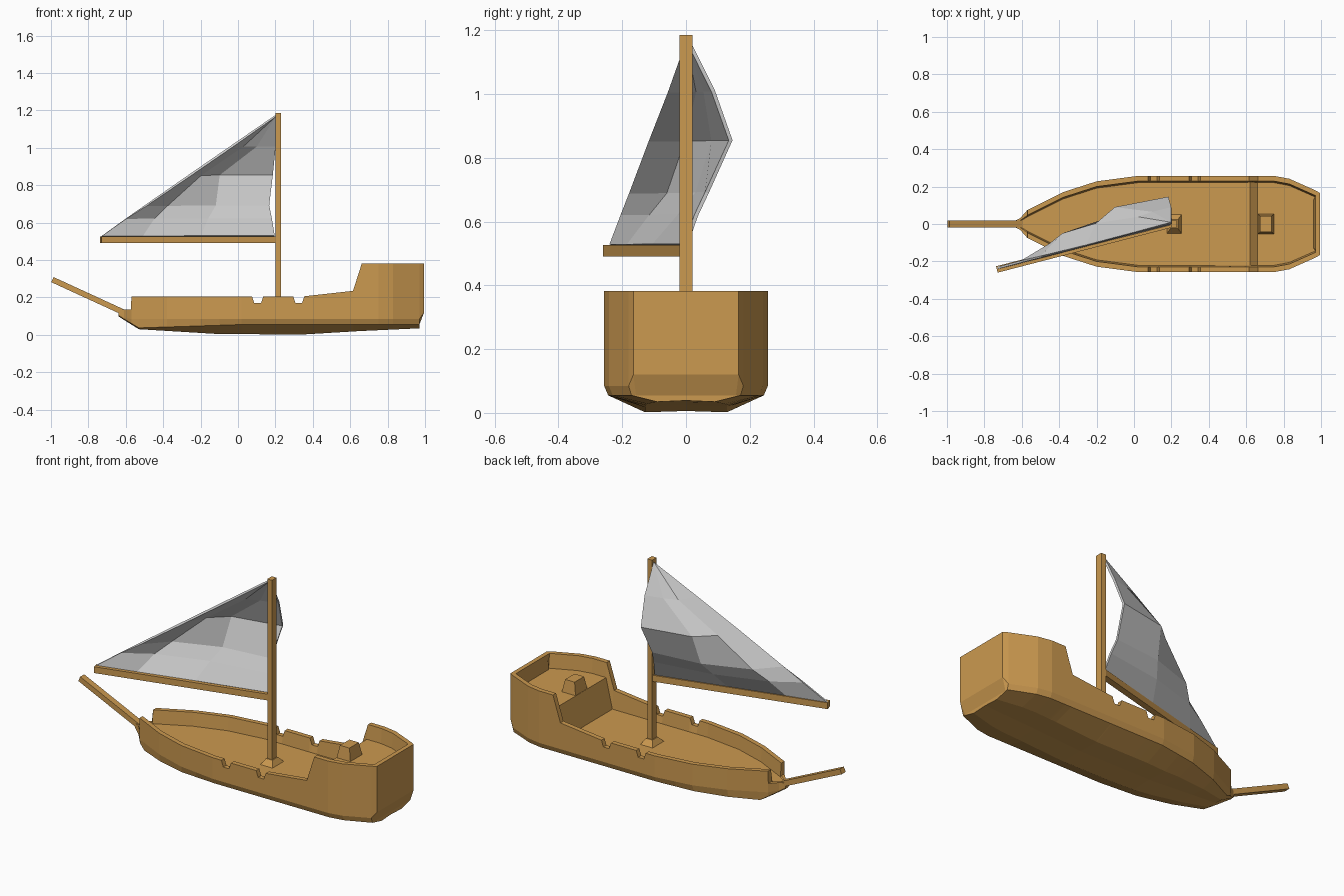
import bpy, bmesh
from mathutils import Vector

if "Cube" in bpy.data.objects:
    bpy.data.objects.remove(bpy.data.objects["Cube"])

def material(name, rgb):
    m = bpy.data.materials.new(name)
    m.diffuse_color = (*rgb, 1)
    m.use_nodes = True
    m.node_tree.nodes["Principled BSDF"].inputs["Base Color"].default_value = m.diffuse_color
    return m

WOOD = material("wood", (0.60, 0.32, 0.08))

def make(name, verts, faces, mat=None):
    bm = bmesh.new()
    vs = [bm.verts.new(v) for v in verts]
    for f in faces:
        bm.faces.new([vs[i] for i in f])
    bmesh.ops.remove_doubles(bm, verts=bm.verts, dist=1e-5)
    bmesh.ops.recalc_face_normals(bm, faces=bm.faces)
    me = bpy.data.meshes.new(name)
    bm.to_mesh(me)
    bm.free()
    if mat:
        me.materials.append(mat)
    ob = bpy.data.objects.new(name, me)
    bpy.context.collection.objects.link(ob)
    return ob

def interp(pts, x):
    for (x0, a), (x1, b) in zip(pts, pts[1:]):
        if x <= x1:
            return a + (b - a) * max(0, x - x0) / (x1 - x0)
    return pts[-1][1]

def beam(name, a, b, wa, ha, wb=None, hb=None, up=(0, 0, 1)):
    """Four-sided bar from a to b, optionally tapered."""
    a, b, up = Vector(a), Vector(b), Vector(up)
    d = (b - a).normalized()
    s = d.cross(up).normalized()
    u = s.cross(d)
    verts = []
    for p, w, h in ((a, wa, ha), (b, wb or wa, hb or ha)):
        verts += [p + s * i * w / 2 + u * j * h / 2
                  for i, j in ((-1, -1), (1, -1), (1, 1), (-1, 1))]
    faces = [(0, 1, 2, 3), (4, 5, 6, 7)]
    faces += [(i, (i + 1) % 4, (i + 1) % 4 + 4, i + 4) for i in range(4)]
    return make(name, verts, faces, WOOD)

# Hull: profiles along the length, lofted through cross-sections
WIDTH = [(-0.64, 0.015), (-0.61, 0.03), (-0.57, 0.075), (-0.38, 0.17), (-0.2, 0.228),
         (0.02, 0.257), (0.75, 0.257), (0.83, 0.242), (0.97, 0.18), (0.995, 0.165)]
KEEL = [(-0.64, 0.1), (-0.61, 0.08), (-0.53, 0.03), (-0.1, 0.004), (0.35, 0.002), (0.65, 0.02), (0.995, 0.036)]
CHINE = [(-0.64, 0.105), (-0.61, 0.085), (-0.53, 0.037), (0.02, 0.055), (0.995, 0.055)]
DECK = [(-0.64, 0.13), (0.62, 0.13), (0.66, 0.3), (0.995, 0.3)]
RAIL = [(-0.64, 0.135), (-0.572, 0.135), (-0.57, 0.206)]
for n in (0.105, 0.325):  # gun notches
    RAIL += [(n - 0.03, 0.206), (n - 0.018, 0.17), (n + 0.018, 0.17), (n + 0.03, 0.206)]
RAIL += [(0.615, 0.235), (0.662, 0.382), (0.995, 0.382)]

xs = sorted({p[0] for prof in (WIDTH, KEEL, DECK, RAIL) for p in prof})
verts = []
for x in xs:
    w, zk, zc, zd, zr = (interp(p, x) for p in (WIDTH, KEEL, CHINE, DECK, RAIL))
    t = min(0.028, w * 0.4)
    end = x == xs[-1]
    low, rin, din = (0.025, 0.025, 0.035) if end else (0, 0, 0)
    half = [(x - low, 0, zk + 0.004), (x - low, w * 0.5, zk), (x - low, w * 0.95, zc),
            (x, w, max(zc + 0.005, 0.12 if end else 0.085)), (x, w, zr),
            (x - rin, w - t, zr), (x - din, w - t * 1.3, zd), (x - din, 0, zd)]
    verts += half + [(a, -b, c) for a, b, c in half[-2:0:-1]]
R = 14
faces = [(i * R + j, i * R + (j + 1) % R, (i + 1) * R + (j + 1) % R, (i + 1) * R + j)
         for i in range(len(xs) - 1) for j in range(R)]
faces.append(tuple(range(R)))
L = (len(xs) - 1) * R
for f in ((0, 1, 2, 12, 13), (2, 3, 11, 12), (3, 4, 10, 11), (4, 5, 9, 10), (5, 6, 7, 8, 9)):
    faces.append(tuple(L + i for i in f))
make("hull", verts, faces, WOOD)

# Spars and deck fittings
beam("bowsprit", (-0.60, 0, 0.115), (-0.992, 0, 0.295), 0.036, 0.03)
beam("mast", (0.215, 0, 0.12), (0.215, 0, 1.186), 0.04, 0.03, up=(1, 0, 0))
beam("mast_foot", (0.215, 0, 0.125), (0.215, 0, 0.16), 0.11, 0.085, 0.05, 0.04, up=(1, 0, 0))
beam("boom", (0.205, 0, 0.509), (-0.733, -0.243, 0.509), 0.035, 0.036)
beam("stern_locker", (0.705, 0, 0.29), (0.705, 0, 0.37), 0.11, 0.09, 0.085, 0.06, up=(1, 0, 0))

# Sail: rows from head to foot, each from free edge to mast edge
rows = [
    (1.17, [(0.2, 0.005)] * 4),
    (1.01, [(-0.03, -0.055), (0.025, 0.035), (0.1, 0.06), (0.2, 0.085)]),
    (0.855, [(-0.255, -0.115), (-0.2, 0.0), (-0.1, 0.085), (0.185, 0.14)]),
    (0.69, [(-0.495, -0.175), (-0.38, -0.055), (-0.12, 0.035), (0.166, 0.065)]),
    (0.62, [(-0.6, -0.2), (-0.45, -0.11), (-0.16, -0.02), (0.18, 0.032)]),
    (0.527, [(-0.73, -0.235), (-0.51, -0.18), (-0.2, -0.1), (0.195, 0.0)]),
]
sv = [(x, y, z) for z, row in rows for x, y in row]
sf = [(i * 4 + j, i * 4 + j + 1, i * 4 + j + 5, i * 4 + j + 4)
      for i in range(len(rows) - 1) for j in range(3)]
sail = make("sail", sv, sf)
mod = sail.modifiers.new("thickness", 'SOLIDIFY')
mod.thickness = 0.012
mod.offset = 0
